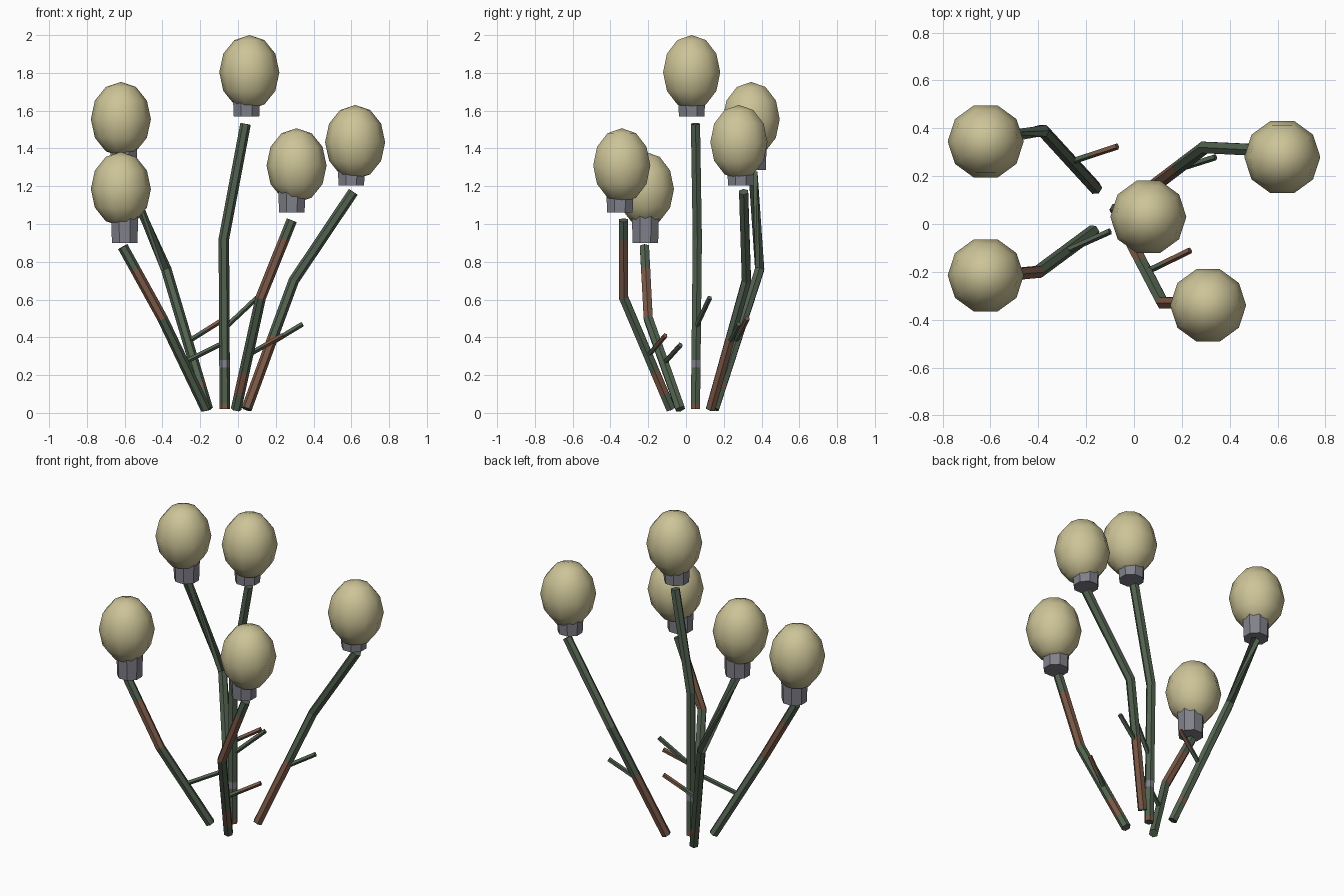
import bpy, bmesh, math
from mathutils import Vector, Matrix

if "Cube" in bpy.data.objects:
    bpy.data.objects.remove(bpy.data.objects["Cube"])


def material(name, rgb):
    m = bpy.data.materials.new(name)
    m.diffuse_color = (*rgb, 1)
    m.use_nodes = True
    m.node_tree.nodes["Principled BSDF"].inputs["Base Color"].default_value = m.diffuse_color
    return m


GREEN = material("stem green", (0.085, 0.122, 0.08))
BROWN = material("bark brown", (0.20, 0.10, 0.062))
CREAM = material("bulb cream", (0.61, 0.55, 0.31))
GREY = material("collar grey", (0.22, 0.22, 0.26))


def loft(name, rings, sides, mats, slots=None, smooth=False):
    """Skin rings of (centre, radius, axis, twist); slots gives a material per band."""
    bm = bmesh.new()
    loops = []
    for c, r, axis, twist in rings:
        q = Vector((0, 0, 1)).rotation_difference(axis)
        loop = []
        for i in range(sides):
            a = 2 * math.pi * i / sides + twist
            loop.append(bm.verts.new(c + q @ Vector((r * math.cos(a), r * math.sin(a), 0))))
        loops.append(loop)
    for k in range(len(loops) - 1):
        for i in range(sides):
            j = (i + 1) % sides
            f = bm.faces.new((loops[k][i], loops[k][j], loops[k + 1][j], loops[k + 1][i]))
            f.material_index = slots[k] if slots else 0
            f.smooth = smooth
    bm.faces.new(loops[0][::-1]).material_index = slots[0] if slots else 0
    bm.faces.new(loops[-1]).material_index = slots[-1] if slots else 0
    bmesh.ops.remove_doubles(bm, verts=bm.verts, dist=1e-5)
    bmesh.ops.recalc_face_normals(bm, faces=bm.faces)
    me = bpy.data.meshes.new(name)
    bm.to_mesh(me)
    bm.free()
    for m in mats:
        me.materials.append(m)
    ob = bpy.data.objects.new(name, me)
    bpy.context.collection.objects.link(ob)
    return ob


def stem(name, base, bend, top, bands, twist):
    """Bent six-sided stem; bands are (z low, z high, slot) colour ranges."""
    base, bend, top = map(Vector, (base, bend, top))
    d1, d2 = (bend - base).normalized(), (top - bend).normalized()
    heights = {base.z, bend.z, top.z}
    for lo, hi, _ in bands:
        heights |= {lo, hi}
    rings, slots = [], []
    hs = sorted(h for h in heights if base.z <= h <= top.z)
    for k, h in enumerate(hs):
        if h <= bend.z:
            p = base.lerp(bend, (h - base.z) / (bend.z - base.z))
            axis = d1 if h < bend.z else (d1 + d2).normalized()
        else:
            p = bend.lerp(top, (h - bend.z) / (top.z - bend.z))
            axis = d2
        rings.append((p, 0.028, axis, twist if h == top.z else 0))
        if k:
            mid = (h + hs[k - 1]) / 2
            slots.append(next((s for lo, hi, s in bands if lo < mid < hi), 0))
    loft(name, rings, 6, (GREEN, BROWN, GREY), slots)


def twig(name, a, b, brown_tip):
    a, b = Vector(a), Vector(b)
    d = (b - a).normalized()
    rings = [(a.lerp(b, t), 0.014, d, 0) for t in (0, 0.45, 1)]
    loft(name, rings, 5, (GREEN, BROWN), (0, int(brown_tip)))


def head(name, x, y, z, cap_xy, cap_z):
    """Smooth ten-sided bulb with an eight-sided collar below."""
    up = Vector((0, 0, 1))
    rings = []
    for k in range(7):
        a = math.pi * k / 6
        rings.append((Vector((x, y, z - 0.197 * math.cos(a))), 0.159 * math.sin(a), up, 0))
    loft(name + "_bulb", rings, 10, (CREAM,), smooth=True)
    collar = [(Vector((*cap_xy, h)), r, up, math.pi / 8) for h, r in ((cap_z, 0.073), (z - 0.13, 0.078))]
    loft(name + "_collar", collar, 8, (GREY,))


# name: stem base, bend, top, colour bands, twist, twig ends, brown tip, bulb centre, collar xy, collar z
plants = {
    "centre": ((-.07, .05, .02), (-.075, .06, .92), (.04, .05, 1.53),
               [(.02, .05, 1), (.24, .28, 2)], 0,
               (-.07, .05, .45), (.10, .125, .61), False, (.06, .03, 1.803), (.045, .03), 1.57),
    "front_left": ((-.17, -.03, .02), (-.40, -.20, .50), (-.61, -.22, .88),
                   [(.50, .76, 1)], 0,
                   (-.29, -.115, .265), (-.10, -.03, .36), False, (-.62, -.215, 1.185), (-.60, -.215), .90),
    "back_left": ((-.16, .15, .02), (-.38, .39, .76), (-.60, .355, 1.27),
                  [(.13, .155, 1)], 2.1,
                  (-.262, .262, .38), (-.07, .325, .50), True, (-.62, .345, 1.555), (-.605, .355), 1.285),
    "front_right": ((-.01, -.08, .02), (.12, -.33, .61), (.285, -.33, 1.02),
                    [(.10, .22, 1), (.61, .92, 1)], 0,
                    (.05, -.20, .305), (.235, -.11, .41), True, (.31, -.34, 1.31), (.285, -.35), 1.06),
    "back_right": ((.045, .13, .02), (.295, .32, .70), (.61, .305, 1.17),
                   [(.03, .40, 1)], 0,
                   (.175, .228, .37), (.34, .28, .47), False, (.62, .28, 1.433), (.60, .29), 1.205),
}
for n, (base, bend, top, bands, twist, ta, tb, tip, c, cap, cz) in plants.items():
    stem(n + "_stem", base, bend, top, bands, twist)
    twig(n + "_twig", ta, tb, tip)
    head(n, *c, cap, cz)
